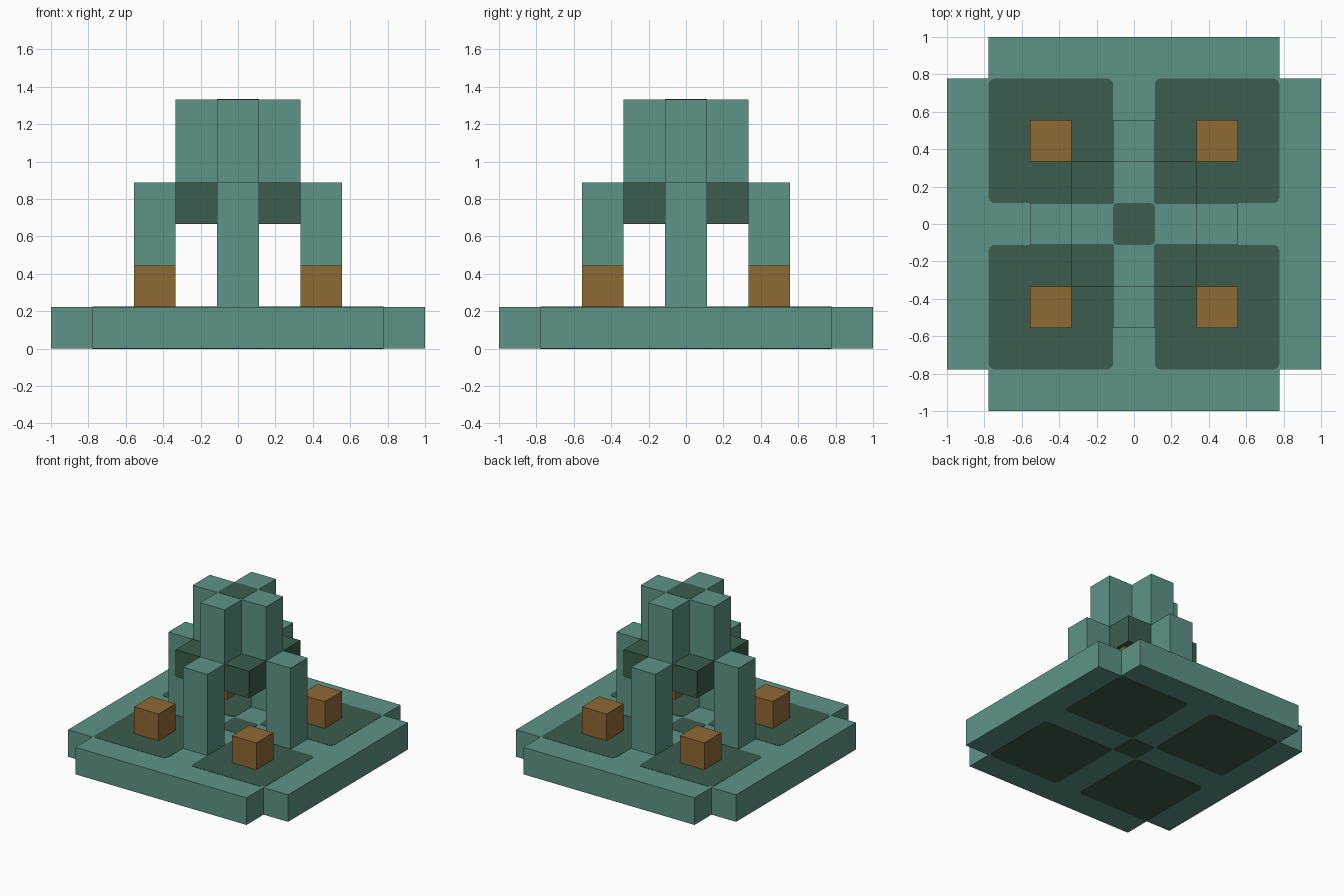
import bpy
import bmesh
from math import cos, sin, pi

if "Cube" in bpy.data.objects:
    bpy.data.objects.remove(bpy.data.objects["Cube"])

U = 2 / 9      # one block
SKIN = 0.002   # how far the inlays stand proud


def material(name, rgb):
    m = bpy.data.materials.new(name)
    m.use_nodes = True
    m.diffuse_color = (*rgb, 1)
    m.node_tree.nodes["Principled BSDF"].inputs["Base Color"].default_value = (*rgb, 1)
    return m


TEAL = material("teal", (0.11, 0.295, 0.238))
DARK = material("dark green", (0.045, 0.108, 0.077))
AMBER = material("amber brown", (0.275, 0.144, 0.036))


def prism(name, outline, bottom, top, mat):
    """Extrude a counter-clockwise outline from bottom to top."""
    bm = bmesh.new()
    low = bm.faces.new([bm.verts.new((x, y, bottom)) for x, y in outline])
    up = bmesh.ops.extrude_face_region(bm, geom=[low], use_keep_orig=True)
    verts = [v for v in up["geom"] if isinstance(v, bmesh.types.BMVert)]
    bmesh.ops.translate(bm, verts=verts, vec=(0, 0, top - bottom))
    bmesh.ops.recalc_face_normals(bm, faces=bm.faces)
    mesh = bpy.data.meshes.new(name)
    bm.to_mesh(mesh)
    bm.free()
    mesh.materials.append(mat)
    obj = bpy.data.objects.new(name, mesh)
    bpy.context.collection.objects.link(obj)
    return obj


def cross(long, short):
    """Plus-shaped outline: a square with its corners notched out."""
    quarter = [(long, -short), (long, short), (short, short)]
    points = []
    for _ in range(4):
        points += quarter
        quarter = [(-y, x) for x, y in quarter]
    return points


def square(cx, cy, half, radius=0.0):
    """Square outline, with rounded corners if a radius is given."""
    points = []
    steps = 4 if radius else 0
    for corner, (sx, sy) in enumerate([(1, 1), (-1, 1), (-1, -1), (1, -1)]):
        for i in range(steps + 1):
            a = (corner + i / max(steps, 1)) * pi / 2
            points.append((cx + sx * (half - radius) + radius * cos(a),
                           cy + sy * (half - radius) + radius * sin(a)))
    return points


def inlay(name, cx, cy, half, z, radius):
    """Thin painted plate lying across the surface at height z."""
    prism(name, square(cx, cy, half, radius), z - SKIN, z + SKIN, DARK)


# Base slab and the cross-shaped tower held above it
prism("base_slab", cross(4.5 * U, 3.5 * U), 0, U, TEAL)
prism("tower", cross(1.5 * U, 0.5 * U), 3 * U, 6 * U, TEAL)

# Four posts carrying the tower
for side, (x, y) in {"front": (0, -2), "back": (0, 2),
                     "left": (2, 0), "right": (-2, 0)}.items():
    prism(side + "_post", square(x * U, y * U, U / 2), U, 4 * U, TEAL)

# Repeated pieces in each of the four corners
for sx, side in ((1, "left"), (-1, "right")):
    for sy, end in ((-1, "front"), (1, "back")):
        tag = end + "_" + side
        prism(tag + "_bracket", square(sx * U, sy * U, U / 2), 3 * U, 4 * U, DARK)
        prism(tag + "_lamp", square(2 * sx * U, 2 * sy * U, U / 2), U, 2 * U, AMBER)
        for z, face in ((0, "lower"), (U, "upper")):
            inlay(tag + "_" + face + "_panel", 2 * sx * U, 2 * sy * U, 1.5 * U, z, 0.035)

# Small centre panels on the base and the tower
for z, face in ((0, "base_lower"), (U, "base_upper"),
                (3 * U, "tower_lower"), (6 * U, "tower_upper")):
    inlay(face + "_centre_panel", 0, 0, U / 2, z, 0.02)
